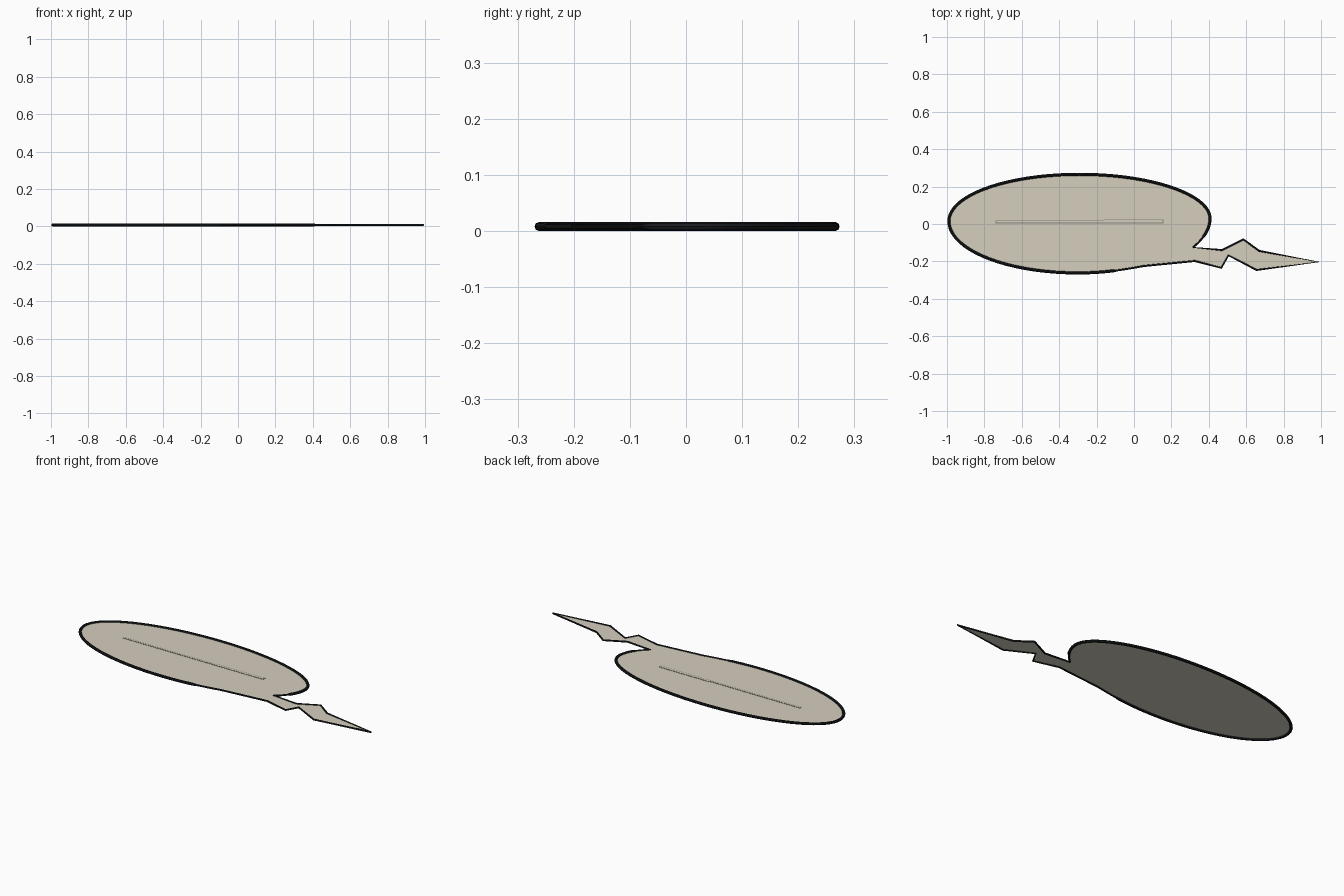
import bpy
from mathutils import Vector
from mathutils.geometry import interpolate_bezier

if "Cube" in bpy.data.objects:
    bpy.data.objects.remove(bpy.data.objects["Cube"])

MID = 0.008  # height of the sheet and of the rim centre line


def material(name, rgb):
    m = bpy.data.materials.new(name)
    m.diffuse_color = (*rgb, 1)
    m.use_nodes = True
    m.node_tree.nodes["Principled BSDF"].inputs["Base Color"].default_value = m.diffuse_color
    return m


beige = material("beige", (0.66, 0.62, 0.51))
black = material("black", (0.010, 0.011, 0.013))
grey = material("grey", (0.24, 0.235, 0.20))


def mesh_object(name, verts, faces, mats):
    me = bpy.data.meshes.new(name)
    me.from_pydata(verts, [], faces)
    for m in mats:
        me.materials.append(m)
    ob = bpy.data.objects.new(name, me)
    bpy.context.collection.objects.link(ob)
    return ob


# Oval body: bezier segments (start, handle, handle, end), clockwise from the tail notch
body_segments = [
    ((0.05, -0.225), (-0.06, -0.246), (-0.17, -0.262), (-0.30, -0.262)),
    ((-0.30, -0.262), (-0.69, -0.262), (-0.99, -0.135), (-0.99, 0.015)),
    ((-0.99, 0.015), (-0.99, 0.155), (-0.68, 0.266), (-0.29, 0.266)),
    ((-0.29, 0.266), (0.10, 0.266), (0.407, 0.155), (0.407, 0.03)),
    ((0.407, 0.03), (0.407, -0.025), (0.372, -0.08), (0.315, -0.125)),
]
# Lightning-shaped tail
tail = [(0.47, -0.139), (0.585, -0.082), (0.67, -0.144), (0.99, -0.203),
        (0.655, -0.246), (0.505, -0.168), (0.467, -0.235), (0.325, -0.198)]

outline = []
for seg in body_segments:
    pts = interpolate_bezier(*[Vector((x, y, MID)) for x, y in seg], 20)
    outline += pts if seg is body_segments[-1] else pts[:-1]
body_count = len(outline)
outline += [Vector((x, y, MID)) for x, y in tail]

# Flat bubble sheet, ordered so that it faces up
sheet = mesh_object("bubble_sheet", outline[::-1], [range(len(outline))], [beige])

# Round rim, thinner along the tail
curve = bpy.data.curves.new("bubble_rim", "CURVE")
curve.dimensions = "3D"
curve.bevel_depth = 0.008
curve.bevel_resolution = 2
spline = curve.splines.new("POLY")
spline.points.add(len(outline) - 1)
for i, (p, co) in enumerate(zip(spline.points, outline)):
    p.co = (*co, 1)
    p.radius = 1.0 if 8 < i < body_count - 8 else 0.65
spline.use_cyclic_u = True
curve.materials.append(black)
rim = bpy.data.objects.new("bubble_rim", curve)
bpy.context.collection.objects.link(rim)
bpy.context.view_layer.objects.active = rim
rim.select_set(True)
bpy.ops.object.convert(target="MESH")
bpy.ops.object.shade_smooth_by_angle()


# Thin text bar: a raised strip with a fine grey border
def bar(name, x0, x1, y0, y1, z, mat):
    verts = [(x, y, h) for h in (MID + 0.0005, z)
             for x, y in ((x0, y0), (x1, y0), (x1, y1), (x0, y1))]
    faces = [(4, 5, 6, 7)] + [(i, (i + 1) % 4, (i + 1) % 4 + 4, i + 4) for i in range(4)]
    return mesh_object(name, verts, faces, [mat])


for side, x0, x1, y1 in (("left", -0.74, -0.163, 0.020), ("right", -0.163, 0.157, 0.025)):
    bar(f"bar_border_{side}", x0, x1, 0.004, y1, MID + 0.0015, grey)
    bar(f"bar_fill_{side}", x0 + (0.004 if side == "left" else 0), x1 - (0.004 if side == "right" else 0),
        0.008, y1 - 0.004, MID + 0.0022, beige)
